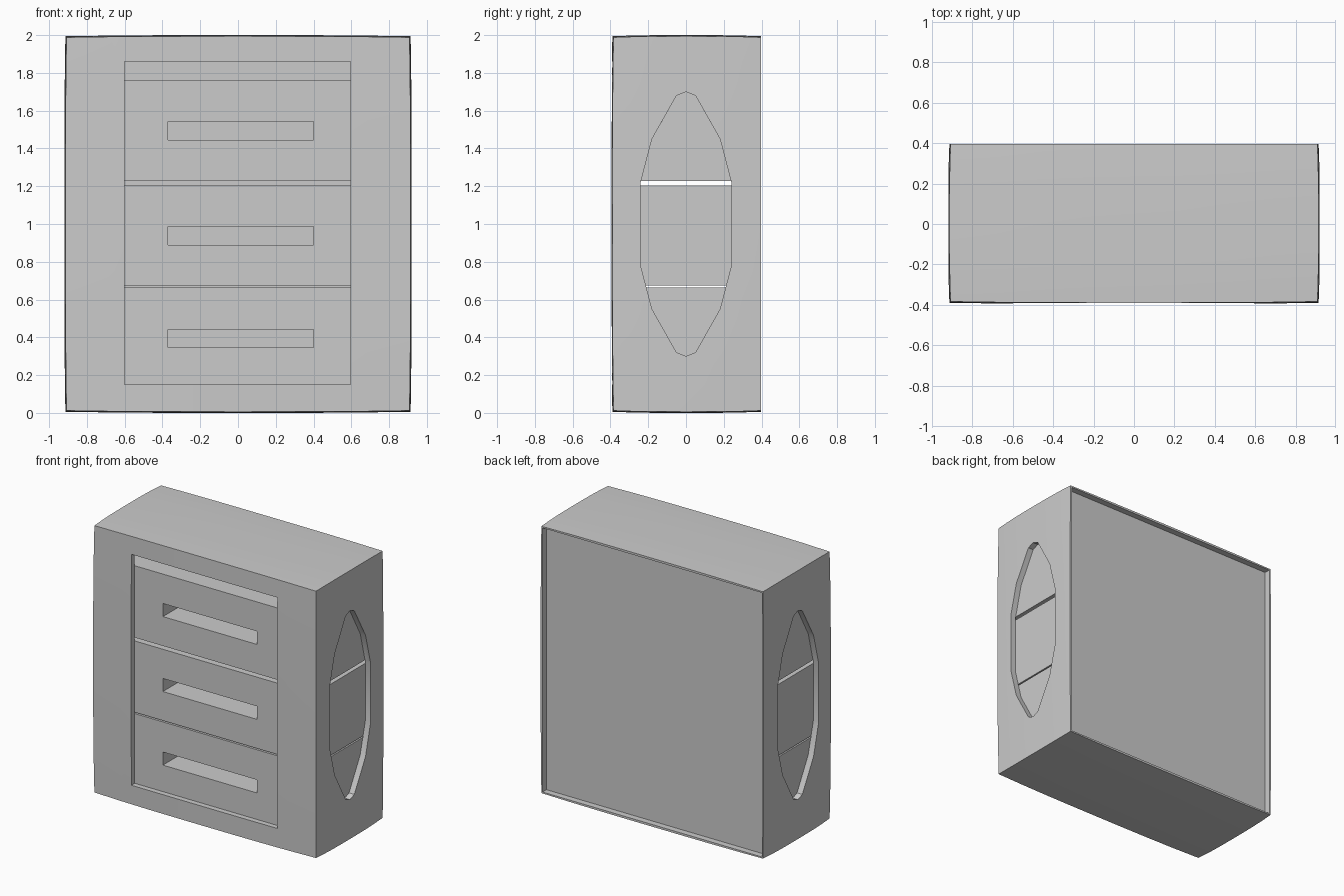
import bpy, bmesh
from mathutils import Vector

old = bpy.data.objects.get("Cube")
if old:
    bpy.data.objects.remove(old, do_unlink=True)

GREY = (0.6, 0.6, 0.6, 1)
grey = bpy.data.materials.new("plain grey")
grey.use_nodes = True
grey.diffuse_color = GREY
grey.node_tree.nodes["Principled BSDF"].inputs["Base Color"].default_value = GREY


def make(name, bm):
    bmesh.ops.recalc_face_normals(bm, faces=bm.faces)
    mesh = bpy.data.meshes.new(name)
    bm.to_mesh(mesh)
    bm.free()
    mesh.materials.append(grey)
    obj = bpy.data.objects.new(name, mesh)
    bpy.context.collection.objects.link(obj)
    return obj


def box(name, x, y, z):
    """Box from (low, high) ranges on each axis."""
    bm = bmesh.new()
    bmesh.ops.create_cube(bm, size=1)
    for v in bm.verts:
        v.co = Vector(r[0] if c < 0 else r[1] for c, r in zip(v.co, (x, y, z)))
    return make(name, bm)


def cut(obj, cutter):
    cutter.hide_render = True
    mod = obj.modifiers.new("cut", 'BOOLEAN')
    mod.operation, mod.solver, mod.object = 'DIFFERENCE', 'EXACT', cutter
    bpy.ops.object.select_all(action='DESELECT')
    obj.select_set(True)
    bpy.context.view_layer.objects.active = obj
    bpy.ops.object.modifier_apply(modifier=mod.name)
    bpy.data.objects.remove(cutter, do_unlink=True)


# Cabinet shell: a box whose faces swell gently towards the middle
bm = bmesh.new()
bmesh.ops.create_cube(bm, size=2)
bmesh.ops.subdivide_edges(bm, edges=bm.edges[:], cuts=7, use_grid_fill=True)
for v in bm.verts:
    u, d, h = v.co
    fu, fd, fh = (1 - abs(c) ** 3 for c in (u, d, h))
    v.co = (u * (0.908 + 0.006 * (fd + fh)),
            d * 0.396 if d > 0 else d * (0.384 + 0.006 * (fu + fh)),
            1 + h * (0.988 + 0.006 * (fu + fd)))
shell = make("cabinet_shell", bm)

# Hollow, back recess and front opening
cut(shell, box("cavity_cutter", (-0.875, 0.875), (-0.352, 0.32), (0.045, 1.955)))
cut(shell, box("recess_cutter", (-0.898, 0.898), (0.35, 0.6), (0.022, 1.978)))
cut(shell, box("opening_cutter", (-0.6, 0.595), (-0.6, -0.2), (0.15, 1.86)))

# Pointed oval window through both sides
quarter = [(0.05, 0.68), (0.18, 0.45), (0.24, 0.22)]
half = [(0, 0.70)] + quarter + [(y, -z) for y, z in reversed(quarter)] + [(0, -0.70)]
outline = half + [(-y, z) for y, z in reversed(half[1:-1])]
bm = bmesh.new()
face = bm.faces.new([bm.verts.new((-1.2, y, 1 + z)) for y, z in outline])
side = bmesh.ops.extrude_face_region(bm, geom=[face])
bmesh.ops.translate(bm, vec=(2.4, 0, 0),
                    verts=[g for g in side["geom"] if isinstance(g, bmesh.types.BMVert)])
cut(shell, make("window_cutter", bm))

bpy.ops.object.shade_smooth_by_angle(angle=0.4)

# Drawers with a deep slot as a handle
for name, low, high, slot in (("bottom_drawer", 0.13, 0.665, 0.345),
                              ("middle_drawer", 0.675, 1.203, 0.89),
                              ("top_drawer", 1.228, 1.76, 1.445)):
    drawer = box(name, (-0.87, 0.87), (-0.35, 0.315), (low, high))
    cut(drawer, box("slot_cutter", (-0.37, 0.4), (-0.6, 0.0), (slot, slot + 0.097)))
